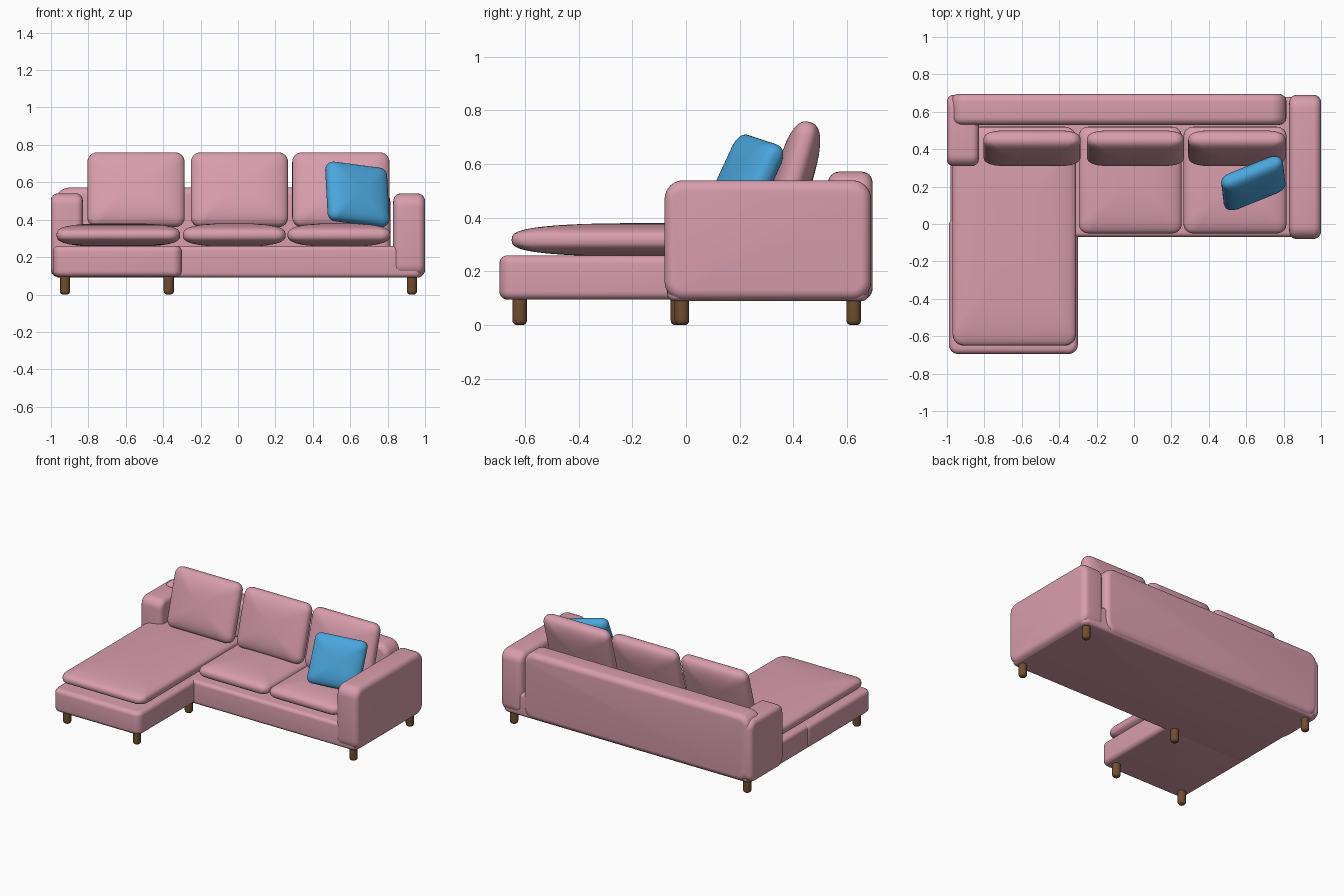
import bpy, bmesh
from math import sin, cos, pi, radians

if "Cube" in bpy.data.objects:
    bpy.data.objects.remove(bpy.data.objects["Cube"], do_unlink=True)


def material(name, rgb):
    m = bpy.data.materials.new(name)
    m.use_nodes = True
    m.diffuse_color = (*rgb, 1)
    bsdf = m.node_tree.nodes["Principled BSDF"]
    bsdf.inputs["Base Color"].default_value = (*rgb, 1)
    bsdf.inputs["Roughness"].default_value = 0.8
    return m


PINK = material("pink_fabric", (0.69, 0.34, 0.42))
BLUE = material("blue_fabric", (0.07, 0.38, 0.72))
WOOD = material("brown_wood", (0.16, 0.075, 0.03))


def outline(a, b, r, steps=6):
    """Rounded rectangle with half sizes a and b and corner radius r."""
    points = []
    for k, (sx, sy) in enumerate([(1, 1), (-1, 1), (-1, -1), (1, -1)]):
        for i in range(steps + 1):
            t = (k + i / steps) * pi / 2
            points.append((sx * (a - r) + r * cos(t), sy * (b - r) + r * sin(t)))
    return points


def loft(name, rings, mat, location, rotation=(0, 0, 0)):
    """Skin a stack of (a, b, r, z) rounded rectangles and cap both ends."""
    bm = bmesh.new()
    loops = [[bm.verts.new((x, y, z)) for x, y in outline(a, b, r)] for a, b, r, z in rings]
    n = len(loops[0])
    for low, high in zip(loops, loops[1:]):
        for i in range(n):
            j = (i + 1) % n
            bm.faces.new((low[i], low[j], high[j], high[i]))
    bm.faces.new(loops[0][::-1])
    bm.faces.new(loops[-1])
    mesh = bpy.data.meshes.new(name)
    bm.to_mesh(mesh)
    bm.free()
    mesh.materials.append(mat)
    ob = bpy.data.objects.new(name, mesh)
    bpy.context.collection.objects.link(ob)
    ob.location = location
    ob.rotation_euler = [radians(d) for d in rotation]
    bpy.ops.object.select_all(action="DESELECT")
    ob.select_set(True)
    bpy.context.view_layer.objects.active = ob
    bpy.ops.object.shade_smooth_by_angle(angle=radians(40))
    return ob


def block(name, low, high, corner, edge, mat=PINK, axis="z"):
    """Padded block between two corners, with its rounded outline across the given axis."""
    size = [(h - l) / 2 for l, h in zip(low, high)]
    middle = [(h + l) / 2 for l, h in zip(low, high)]
    a, b, c = {"z": size, "x": (size[2], size[1], size[0]), "y": (size[0], size[2], size[1])}[axis]
    turn = {"z": (0, 0, 0), "x": (0, 90, 0), "y": (90, 0, 0)}[axis]
    rings = []
    for side in (-1, 1):
        for i in range(7):
            t = (i / 6 if side > 0 else 1 - i / 6) * pi / 2
            inset = edge * (1 - cos(t))
            rings.append((a - inset, b - inset, max(corner - inset, 0.002),
                          side * (c - edge + edge * sin(t))))
    return loft(name, rings, mat, middle, turn)


def cushion(name, size, corner, power, location, rotation=(0, 0, 0), mat=PINK):
    """Plump cushion whose section is a superellipse."""
    a, b, c = (s / 2 for s in size)
    rings = []
    for i in range(29):
        t = (i / 28 - 0.5) * pi * 0.99
        s = cos(t) ** (2 / power)
        z = c * abs(sin(t)) ** (2 / power) * (1 if t > 0 else -1)
        rings.append((a * s, b * s, corner * s, z))
    return loft(name, rings, mat, location, rotation)


# Upholstered frame
block("main_base", (-0.98, -0.07, 0.09), (0.985, 0.68, 0.26), 0.04, 0.025)
block("chaise_base", (-0.99, -0.695, 0.095), (-0.30, 0.04, 0.26), 0.05, 0.03)
block("long_arm", (0.83, -0.08, 0.092), (1.0, 0.69, 0.54), 0.07, 0.04, axis="x")
block("short_arm", (-1.0, 0.31, 0.095), (-0.83, 0.69, 0.54), 0.06, 0.035, axis="x")
block("backrest", (-0.98, 0.53, 0.095), (0.815, 0.695, 0.572), 0.08, 0.04, axis="y")

# Seat cushions
cushion("chaise_cushion", (0.66, 1.17, 0.125), 0.06, 3, (-0.64, -0.065, 0.318))
for name, x in (("middle", -0.02), ("left", 0.54)):
    cushion(name + "_seat_cushion", (0.55, 0.57, 0.125), 0.05, 2.7, (x, 0.235, 0.318))

# Leaning back cushions
for name, x in (("right", -0.545), ("middle", 0.008), ("left", 0.55)):
    cushion(name + "_back_cushion", (0.52, 0.41, 0.14), 0.05, 2.6, (x, 0.405, 0.56), (74, 0, 0))

# Throw pillow
cushion("throw_pillow", (0.35, 0.34, 0.13), 0.04, 2.5, (0.638, 0.218, 0.535), (66, 7, 22), BLUE)

# Rounded wooden legs
spots = [(-0.925, -0.62), (-0.37, -0.62), (-0.37, -0.03),
         (0.93, -0.015), (-0.925, 0.625), (0.93, 0.625)]
for i, (x, y) in enumerate(spots):
    r = 0.027
    block(f"leg_{i + 1}", (x - r, y - r, 0), (x + r, y + r, 0.13), r - 0.0005, 0.018, WOOD)
